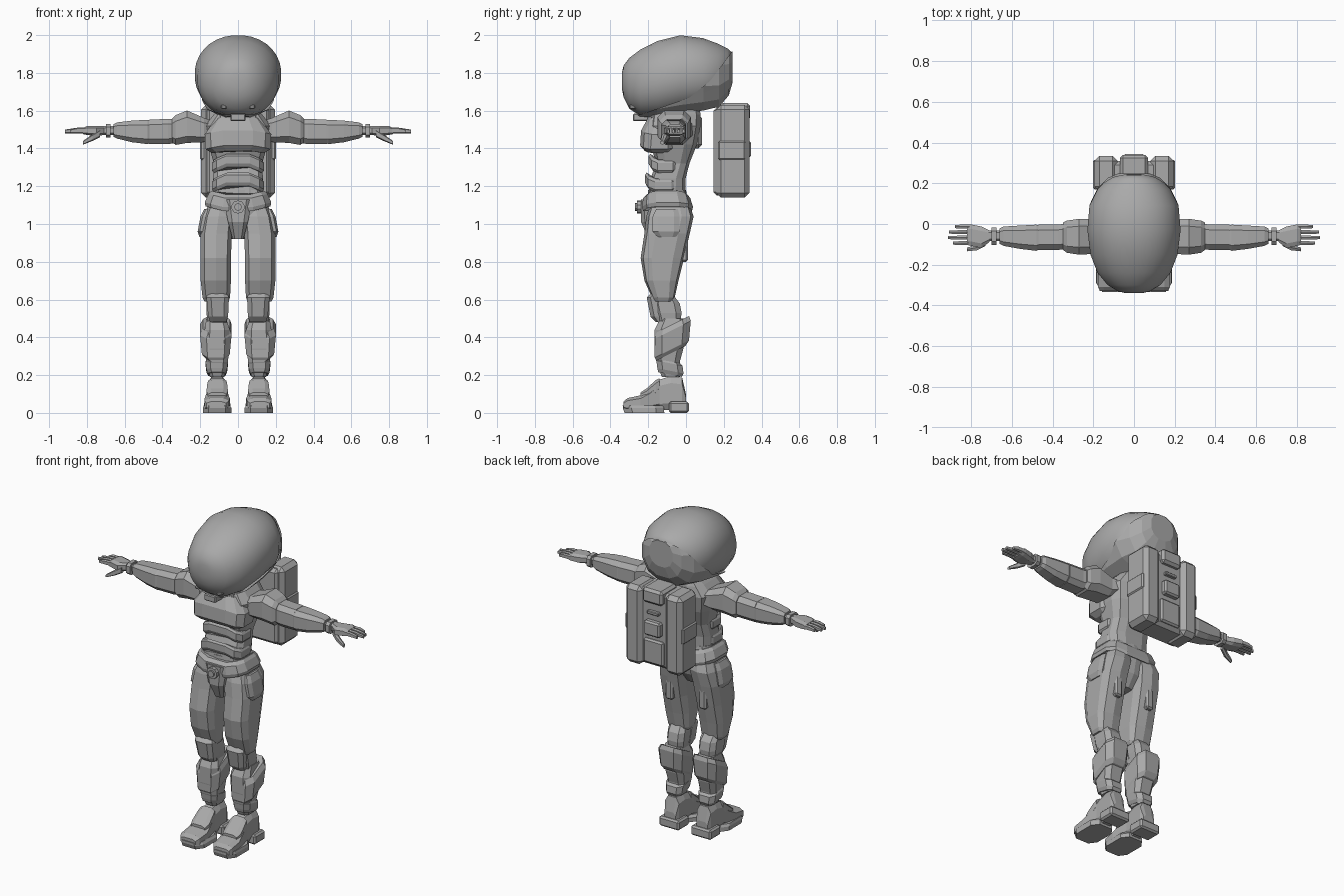
import bpy
import bmesh
import math
from mathutils import Vector

default_cube = bpy.data.objects.get("Cube")
if default_cube:
    bpy.data.objects.remove(default_cube, do_unlink=True)

CM = 0.01  # all part sizes below are given in hundredths

suit_grey = bpy.data.materials.new("suit_grey")
suit_grey.use_nodes = True
suit_grey.diffuse_color = (0.4, 0.4, 0.4, 1)
suit_grey.node_tree.nodes["Principled BSDF"].inputs["Base Color"].default_value = (0.4, 0.4, 0.4, 1)


def finish(name, bm, mirrored=False, smooth=False):
    """Turn a bmesh into a named object, optionally mirrored across x."""
    bmesh.ops.recalc_face_normals(bm, faces=bm.faces)
    mesh = bpy.data.meshes.new(name)
    bm.to_mesh(mesh)
    bm.free()
    mesh.materials.append(suit_grey)
    for polygon in mesh.polygons:
        polygon.use_smooth = smooth
    part = bpy.data.objects.new(name, mesh)
    bpy.context.collection.objects.link(part)
    if mirrored:
        modifier = part.modifiers.new("mirror", "MIRROR")
        modifier.use_mirror_merge = False
    return part


def loft_mesh(axis, rings, sides=8, power=0.6, warp=None):
    """Skin rings of (position, low, high, low, high) along an axis."""
    bm = bmesh.new()
    loops = []
    for t, a_low, a_high, b_low, b_high in rings:
        loop = []
        for i in range(sides):
            angle = math.tau * (i + 0.5) / sides
            u, v = [math.copysign(abs(f) ** power, f) for f in (math.cos(angle), math.sin(angle))]
            a = (a_low + a_high + u * (a_high - a_low)) / 2
            b = (b_low + b_high + v * (b_high - b_low)) / 2
            point = {"x": (t, a, b), "y": (a, t, b), "z": (a, b, t)}[axis]
            co = Vector(point) * CM
            if warp:
                co.z += warp(co)
            loop.append(bm.verts.new(co))
        loops.append(loop)
    for first, second in zip(loops, loops[1:]):
        for i in range(sides):
            j = (i + 1) % sides
            bm.faces.new((first[i], first[j], second[j], second[i]))
    bm.faces.new(loops[0])
    bm.faces.new(loops[-1])
    return bm


def loft(name, axis, rings, mirrored=False, **options):
    return finish(name, loft_mesh(axis, rings, **options), mirrored)


def box(name, x, y, z, bevel=0.5, mirrored=False):
    """Chamfered box from low and high limits on each axis."""
    bm = bmesh.new()
    bmesh.ops.create_cube(bm, size=1)
    for vert in bm.verts:
        vert.co = Vector([(lo + hi) / 2 + c * (hi - lo) for c, (lo, hi) in zip(vert.co, (x, y, z))]) * CM
    bmesh.ops.bevel(bm, geom=bm.edges[:], offset=bevel * CM, segments=1, affect="EDGES")
    return finish(name, bm, mirrored)


def centred(*rings):
    """Expand (position, half width, low, high) into full symmetric rings."""
    return [(t, -w, w, lo, hi) for t, w, lo, hi in rings]


# Helmet: smooth visor, with a faceted shell wrapped round the back and chin
hull = centred((-34, 4, 172, 180), (-33, 8, 167, 184), (-30, 13, 161, 188), (-24, 18, 157, 192.5),
               (-15, 21.5, 156, 197), (-3, 23, 158, 200), (9, 22, 160, 198.5), (17, 18, 162, 195.5),
               (22, 13, 168, 193), (24, 8, 175, 191))
visor = finish("visor", loft_mesh("y", hull, sides=32, power=0.95), smooth=True)

shell = loft_mesh("y", hull, sides=12, power=0.85)
middle = Vector((0, -0.05, 1.78))
for vert in shell.verts:
    vert.co = middle + (vert.co - middle) * 1.025
seam = [Vector((0, y * CM, z * CM)) for y, z in ((-36, 157), (-24, 158), (2, 167), (13, 176), (27, 195))]
for low, high in zip(seam, seam[1:]):
    across = (high - low).cross(Vector((1, 0, 0)))
    bmesh.ops.bisect_plane(shell, geom=shell.verts[:] + shell.edges[:] + shell.faces[:],
                           plane_co=low, plane_no=across)


def above_seam(point):
    for low, high in zip(seam, seam[1:]):
        if point.y <= high.y:
            return point.z > low.z + (high.z - low.z) * (point.y - low.y) / (high.y - low.y)
    return True


extra = [face for face in shell.faces if above_seam(face.calc_center_median())]
bmesh.ops.delete(shell, geom=extra, context="FACES")
finish("helmet_shell", shell)
box("chin_vent", (-4, 4), (-28, -20), (154.5, 158.5))
box("chin_stud", (6, 9), (-30, -26), (161, 163), mirrored=True)

# Torso
loft("torso", "z", centred((116, 13, -20, 0), (124, 13.5, -19, 0), (132, 13, -16, 2), (142, 16, -19, 6),
                           (152, 18, -20, 8), (158, 13, -19, 8), (163, 8, -13, 7)), sides=12)
loft("chest_plate", "z", centred((139, 14, -22, -5), (142, 17.5, -24.5, -4), (150, 18, -24, -3),
                                 (157, 12, -20, -3)), sides=12, warp=lambda co: -0.8 * co.x ** 2)
for name, base, front in (("upper_ab_plate", 131, -20), ("lower_ab_plate", 121, -22)):
    loft(name, "z", centred((base, 13, front + 1, -3), (base + 2, 14, front, -2), (base + 6, 14, front, -2),
                            (base + 7, 13, front + 1, -3)), sides=12, warp=lambda co: -2.5 * co.x ** 2)
box("back_plate", (-7, 7), (0, 8.5), (140, 158), 2)
loft("neck_ring", "z", centred((154, 12, -21, 6), (159, 11, -20, 6)), sides=12)

# Hips and belt
loft("pelvis", "z", centred((92, 4, -15, -5), (99, 9, -20, 0), (108, 15, -21, 2), (118, 14, -20, 0)), sides=10)
loft("belt", "z", centred((108, 17.5, -23, 3.5), (110, 18, -23.5, 4), (115, 16, -23, 2.5), (117, 14.5, -21, 1)),
     sides=12, warp=lambda co: 0.25 * abs(co.x) - 0.03)
loft("crotch_plate", "z", centred((92, 3, -20, -13), (101, 5.5, -24, -14), (113, 8, -24, -15)))
loft("buckle", "y", centred((-26, 3.5, 105.5, 112.5), (-22, 3.5, 105.5, 112.5)), sides=10, power=1)
loft("buckle_stud", "y", centred((-27, 2, 107, 111), (-25, 2, 107, 111)), sides=10, power=1)

# Legs
loft("thigh", "z", [(59, 5, 18, -17, -7), (61, 4, 19, -18, -6), (70, 3.5, 20, -22, -4), (82, 3.5, 20, -24, -1),
                    (95, 3, 20, -22, 2), (104, 2, 18.5, -21, 4), (110, 2, 16, -19, 2)], True, sides=10)
loft("thigh_pouch", "z", [(93, 16, 20.5, -15, -5), (96, 16, 21.5, -18, -3), (104, 14, 20, -18, -3),
                          (108, 13, 18, -16, -4)], True)
box("thigh_strip", (9, 14), (-10, 1), (80, 98), 1, True)
loft("knee_joint", "z", [(45, 6, 16, -14, -3), (53, 5, 17, -17, -2), (58, 5, 17, -18, -3), (63, 6, 17, -16, -7)], True)
loft("knee_pad", "z", [(48, 6, 15, -16, -10), (51, 5, 16, -19, -9), (61, 4.5, 17, -21, -11),
                       (64, 6, 16, -18, -11)], True)
loft("shin", "z", [(19, 7, 15, -13, -3), (27, 5, 17, -16, -3), (34, 4.5, 18, -17, -1), (44, 4, 18, -17, 0),
                   (50, 6, 17, -14, 0)], True)
loft("calf_guard", "z", [(32, 5, 18, -16, 0), (34, 4, 19.5, -17, 2), (44, 3, 20.5, -17, 3), (47, 4, 19, -16, 2)],
     True, warp=lambda co: 0.5 * (co.y + 0.07))
loft("ankle_guard", "z", [(20, 6.5, 16, -15, -2), (22, 5.5, 17, -15.5, -1), (26, 5, 17.5, -16, -1.5),
                          (27, 6, 17, -15, -3)], True, warp=lambda co: -0.2 * (co.y + 0.07))

# Boots
loft("boot", "y", [(-33, 6, 17, 2, 6), (-31, 4.5, 18, 1, 8), (-24, 4, 18, 1, 9.5), (-19, 5, 17, 1, 13),
                   (-14, 6, 16, 1, 18), (-8, 6, 16, 1, 20), (-2, 6, 16, 1, 19), (0, 7, 15, 1, 10)], True)
loft("instep_plate", "y", [(-24, 6, 16, 6, 11), (-21, 5, 17, 6, 13), (-16, 5.5, 16.5, 9, 17.5),
                           (-14, 6, 16, 12, 18.5)], True)
loft("front_sole", "z", [(0, 3, 19, -33, -11), (2.5, 3, 19, -34, -11), (4, 4, 18.5, -34, -12)], True)
box("heel", (4, 18), (-9, 1.5), (0, 6), 1, True)

# Arms
loft("shoulder_pad", "x", [(14, -13, 4, 145, 155), (18, -15, 3, 143, 156.5), (27, -15.5, 3, 142.5, 160.5),
                           (33, -14.5, 2, 141.5, 158), (35, -13, 1, 143, 156)], True)
loft("upper_arm", "x", [(30, -12, 1, 143, 156), (37, -13, 0, 142, 156), (47, -13, 0, 142, 155.5)], True)
loft("forearm", "x", [(45, -12, -1, 143, 155), (48, -13.5, 0, 142, 155.5), (56, -12.5, -0.5, 143, 155),
                      (64, -11, -1, 145, 154), (66, -10, -2, 146, 153)], True)
loft("wrist", "x", [(65, -8.5, -3, 147, 152), (73, -8.5, -3, 147, 152)], True)
loft("wrist_band", "x", [(67.5, -10.5, -1.5, 145.5, 153), (70, -10.5, -1.5, 145.5, 153)], True)

# Hands
loft("palm", "x", [(71, -9, -3, 147, 152), (75, -12, -1, 146.5, 152), (80, -11, 0, 147, 152),
                   (82, -10.5, -0.5, 147.5, 151)], True)
for i, (finger, tip) in enumerate((("index", 89), ("middle", 91.5), ("ring", 91), ("little", 88))):
    y = -10.5 + 2.7 * i
    loft(finger + "_finger", "x", [(80, y, y + 2.2, 148, 151), (85, y, y + 2.2, 148, 151),
                                   (tip, y + 0.3, y + 1.9, 148, 150)], True, sides=6)
loft("thumb", "x", [(73, -11, -8, 146, 150), (77, -13, -10, 144, 147.5), (82, -13.5, -11.5, 142, 144)], True, sides=6)

# Backpack
box("pack_core", (-17, 17), (14.5, 31), (115, 162), 2)
box("pack_rail", (8, 19.5), (16, 33.5), (114, 163), 2.5, True)
box("pack_side_pad", (15, 20.2), (17, 31.5), (134, 144), 0.8, True)
box("pack_cap", (-7, 7), (18, 34), (155, 164), 1.5)
box("pack_lower_panel", (-7, 7), (25, 32.5), (117, 132), 1)
box("pack_latch", (-5.5, 5.5), (28, 34.3), (135, 144), 1)
box("pack_handle", (-4, 4), (28, 33), (148, 150), 0.4)
